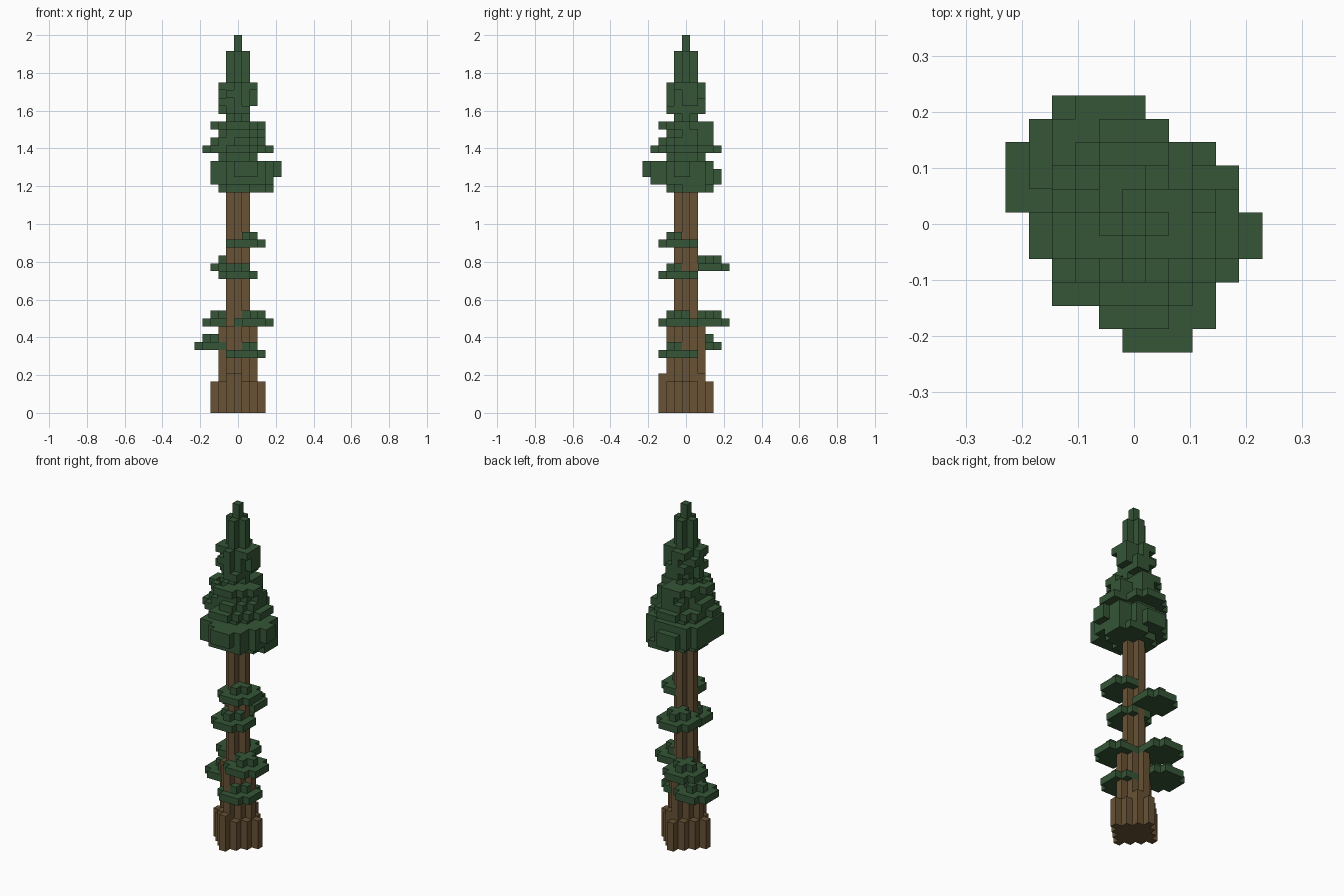
import bpy
import random

cube = bpy.data.objects.get("Cube")
if cube:
    bpy.data.objects.remove(cube, do_unlink=True)

random.seed(4)
S = 2 / 48  # edge of one block


def material(name, colour):
    m = bpy.data.materials.new(name)
    m.use_nodes = True
    m.diffuse_color = (*colour, 1)
    m.node_tree.nodes["Principled BSDF"].inputs["Base Color"].default_value = (*colour, 1)
    return m


bark = material("bark_brown", (0.140, 0.085, 0.035))
needles = material("needle_green", (0.035, 0.093, 0.037))

R = range(-5, 6)


def diamond(r, layers, cx=0, cy=0):
    return {(x + cx, y + cy, z) for z in layers for x in R for y in R
            if abs(x) + abs(y) <= r}


def disc(r2, layers, cx=0, cy=0):
    return {(x + cx, y + cy, z) for z in layers for x in R for y in R
            if x * x + y * y <= r2}


def ragged(cells, keep_radius, chance):
    """Knock random blocks out of the rim, leaving the core and axis tips."""
    return {c for c in sorted(cells)
            if abs(c[0]) + abs(c[1]) <= keep_radius or c[0] * c[1] == 0
            or random.random() > chance}


parts = {}

# Trunk: stepped diamond columns with a flared foot
core = diamond(1, range(28))
foot = diamond(3, range(4)) | diamond(2, range(11))
foot |= {(0, -3, 4), (-1, -2, 4), (1, 2, 4)}

# Lower branches: rounded pad with a small cross on top
pads = [(1, -1, 7), (-3, 2, 8), (2, -1, 11), (-2, 3, 11),
        (0, -1, 17), (-1, 3, 18), (1, -1, 21)]
leaves = set()
for i, (cx, cy, z) in enumerate(pads):
    pad = disc(5, [z], cx, cy) | diamond(1, [z + 1], cx, cy)
    pad -= core | leaves
    parts["branch_%d" % (i + 1)] = (pad, needles)
    leaves |= pad
parts["trunk"] = ((core | foot) - leaves, bark)

# Lower crown: widest tier, given as the x span of each row
spans = {-5: (0, 2), -4: (-1, 3), -3: (-3, 3), -2: (-3, 4), -1: (-3, 5),
         0: (-3, 5), 1: (-3, 4), 2: (-3, 4), 3: (-2, 2), 4: (-1, 1)}
skirt = {(x, y, z) for z in (29, 30, 31) for y, (a, b) in spans.items()
         for x in range(a, b + 1)}
skirt = {(x, y, z) for x, y, z in skirt
         if not (z == 31 and y == 4) and not (z == 29 and (y == -5 or x == 5))}
skirt |= disc(5, [28]) | disc(5, [28], 2, 1)
parts["crown_skirt"] = (skirt, needles)

# Middle crown: ragged discs around a solid core
middle = disc(5, [32]) | ragged(disc(17, [33]), 4, 0.15)
middle |= ragged(disc(10, [34]), 3, 0.4)
middle |= disc(5, [35]) | {(3, 0, 35), (3, 1, 35), (0, 3, 35), (1, 3, 35)}
middle |= ragged(disc(10, [36]), 2, 0.4) | diamond(1, [37])
parts["crown_middle"] = (middle, needles)

# Upper crown and tip
upper = ragged(disc(5, range(38, 42)), 2, 0.5) - {(2, 0, 38)}
upper = {c for c in upper if not (c[0] == 2 and c[2] == 38)}
parts["crown_upper"] = (upper, needles)
parts["crown_tip"] = (diamond(1, range(42, 46)) | diamond(0, (46, 47)), needles)

filled = set().union(*(cells for cells, _ in parts.values()))


def build(name, cells, mat):
    """Make one mesh from the exposed sides of the blocks."""
    verts, faces = {}, []
    for c in sorted(cells):
        for axis in range(3):
            u, v = (axis + 1) % 3, (axis + 2) % 3
            for side in (0, 1):
                n = list(c)
                n[axis] += 2 * side - 1
                if tuple(n) in filled:
                    continue
                face = []
                for du, dv in ((0, 0), (1, 0), (1, 1), (0, 1)):
                    p = list(c)
                    p[axis] += side
                    p[u] += du
                    p[v] += dv
                    face.append(verts.setdefault(tuple(p), len(verts)))
                faces.append(face if side else face[::-1])
    mesh = bpy.data.meshes.new(name)
    mesh.from_pydata([((x - 0.5) * S, (y - 0.5) * S, z * S) for x, y, z in verts], [], faces)
    mesh.materials.append(mat)
    obj = bpy.data.objects.new(name, mesh)
    bpy.context.collection.objects.link(obj)


for name, (cells, mat) in parts.items():
    build(name, cells, mat)
